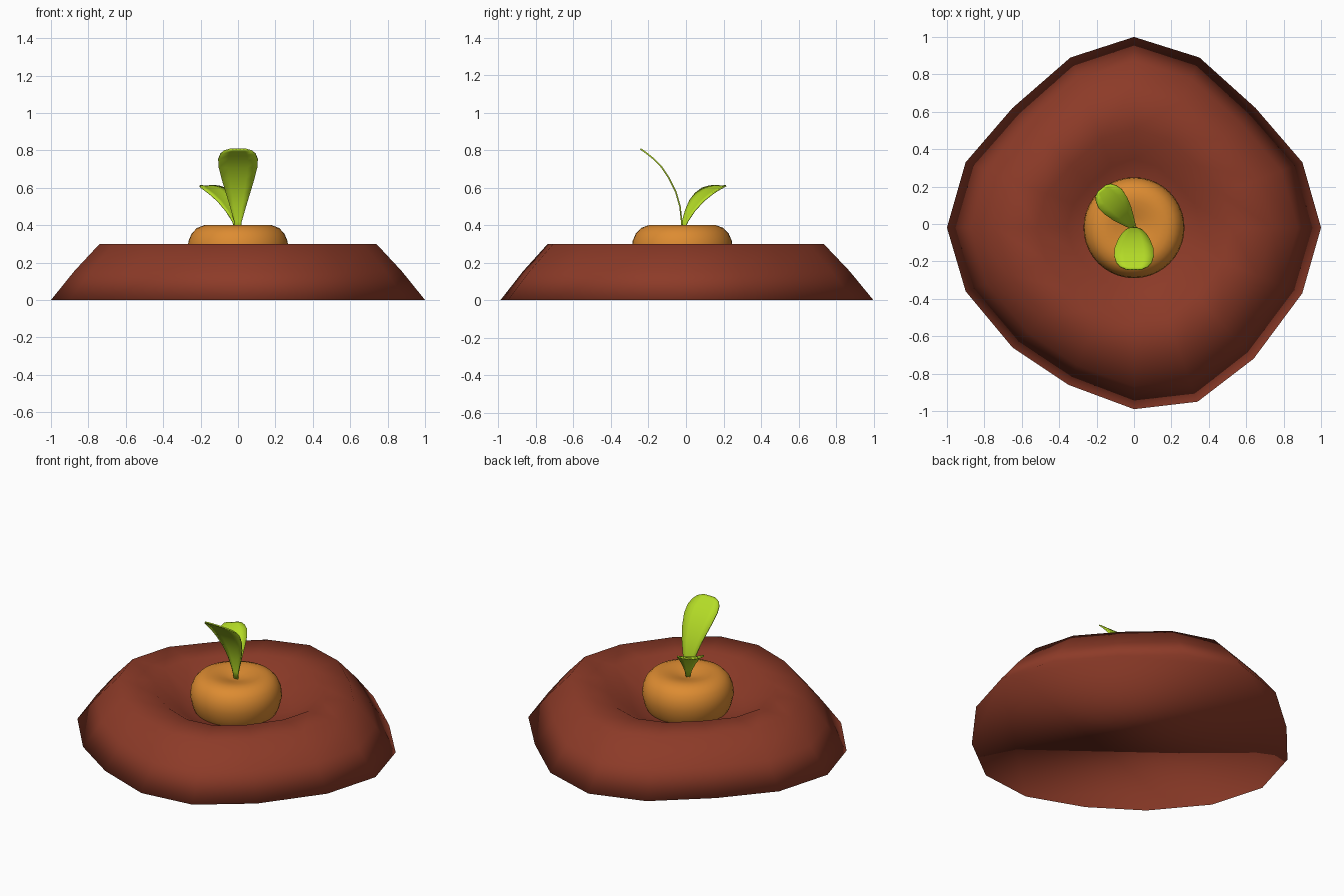
import bpy, bmesh, math
from mathutils import Vector

if "Cube" in bpy.data.objects:
    bpy.data.objects.remove(bpy.data.objects["Cube"])

CY = -0.02  # plant centre in y


def material(name, col):
    m = bpy.data.materials.new(name)
    m.diffuse_color = (*col, 1)
    m.use_nodes = True
    m.node_tree.nodes["Principled BSDF"].inputs["Base Color"].default_value = m.diffuse_color
    return m


soil = material("soil brown", (0.265, 0.043, 0.021))
orange = material("carrot orange", (0.72, 0.26, 0.031))
green = material("leaf green", (0.46, 0.72, 0.02))


def make(name, rings, mat, cap_start=False, cap_end=False, closed=True):
    """Skin a list of equal-length point rings with quads, smooth shaded."""
    bm = bmesh.new()
    vs = [[bm.verts.new(p) for p in r] for r in rings]
    n = len(vs[0])
    for a, b in zip(vs, vs[1:]):
        for i in range(n if closed else n - 1):
            j = (i + 1) % n
            bm.faces.new((a[i], a[j], b[j], b[i]))
    if cap_start:
        bm.faces.new(vs[0][::-1])
    if cap_end:
        bm.faces.new(vs[-1])
    bmesh.ops.recalc_face_normals(bm, faces=bm.faces)
    for f in bm.faces:
        f.smooth = True
    me = bpy.data.meshes.new(name)
    bm.to_mesh(me)
    bm.free()
    me.materials.append(mat)
    ob = bpy.data.objects.new(name, me)
    bpy.context.collection.objects.link(ob)
    return ob


# soil mound: irregular 16-sided base, stepped inwards to a central crater
base = [(1, -.02), (.9, .33), (.65, .62), (.35, .89), (0, 1), (-.34, .89),
        (-.65, .62), (-.9, .33), (-1, -.02), (-.9, -.36), (-.65, -.66),
        (-.35, -.86), (0, -.99), (.34, -.95), (.64, -.72), (.9, -.37)]
steps = [(1, 0), (.875, .155), (.74, .3), (.52, .3), (.36, .2), (.2, .16)]
make("soil_mound",
     [[(x * s, CY + (y - CY) * s, z) for x, y in base] for s, z in steps],
     soil, True, True)

# carrot top: lathe with a dimple where the leaves grow
profile = [(.15, .08), (.22, .13), (.255, .2), (.27, .265), (.265, .315),
           (.248, .355), (.22, .385), (.18, .4), (.14, .4), (.1, .393),
           (.06, .382), (.02, .372)]
N = 40
make("carrot_root",
     [[(r * math.cos(2 * math.pi * i / N), CY + r * math.sin(2 * math.pi * i / N), z)
       for i in range(N)] for r, z in profile],
     orange, True, True)


def leaf(name, spine, direction, cup):
    """Thin leaf; spine holds (distance out, height, half width)."""
    d = Vector((*direction, 0)).normalized()
    side = Vector((-d.y, d.x, 0))
    rows = []
    for r, z, w in spine:
        c = Vector((0, CY, z)) + d * r
        rows.append([c + side * w * t + Vector((0, 0, cup * w * t * t))
                     for t in (-1, -.5, 0, .5, 1)])
    ob = make(name, rows, green, closed=False)
    mod = ob.modifiers.new("thickness", "SOLIDIFY")
    mod.thickness = 0.008
    mod.offset = 0


# tall leaf leaning forward, short leaf leaning to back left
leaf("tall_leaf", [(0, .36, .012), (.003, .42, .02), (.012, .5, .043),
                   (.035, .58, .067), (.07, .65, .088), (.11, .71, .103),
                   (.15, .752, .106), (.185, .78, .095), (.208, .797, .075),
                   (.223, .807, .04)], (0, -1), 0)
leaf("short_leaf", [(0, .36, .01), (.02, .42, .022), (.055, .475, .04),
                    (.1, .525, .06), (.15, .562, .075), (.2, .588, .08),
                    (.235, .6, .07), (.26, .606, .052), (.272, .608, .028)],
     (-.63, .77), 0.1)
